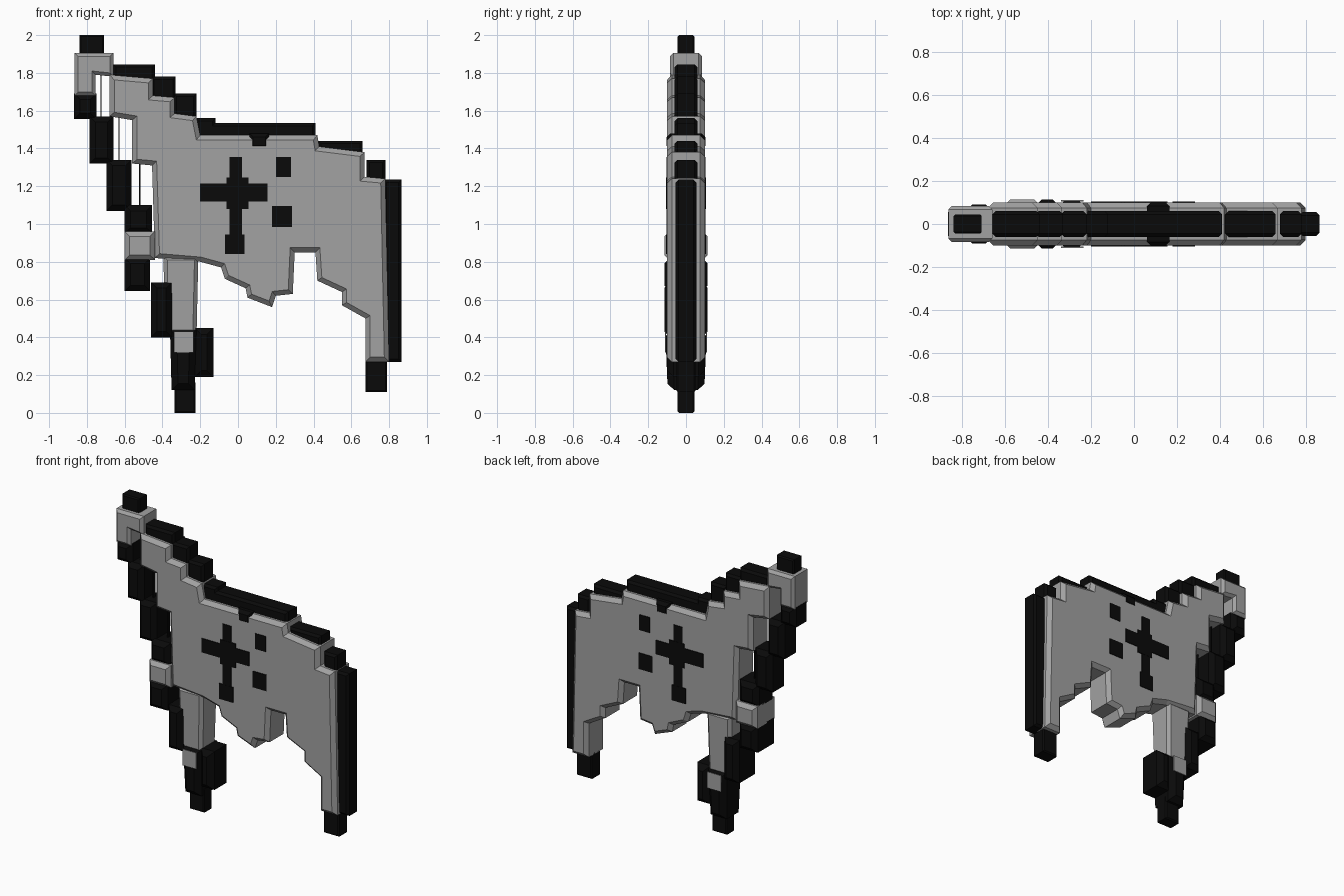
import bpy, bmesh

if "Cube" in bpy.data.objects:
    bpy.data.objects.remove(bpy.data.objects["Cube"])


def material(name, value):
    m = bpy.data.materials.new(name)
    m.diffuse_color = (value, value, value, 1)
    m.use_nodes = True
    m.node_tree.nodes["Principled BSDF"].inputs["Base Color"].default_value = m.diffuse_color
    return m


GREY = material("grey coat", 0.36)
BLACK = material("black outline", 0.003)


def finish(name, bm, mat):
    bmesh.ops.recalc_face_normals(bm, faces=bm.faces)
    me = bpy.data.meshes.new(name)
    bm.to_mesh(me)
    bm.free()
    me.materials.append(mat)
    ob = bpy.data.objects.new(name, me)
    bpy.context.collection.objects.link(ob)
    return ob


def block(name, x0, x1, z0, z1, half, mat=BLACK, chamfer=0.02, y=0.0, taper=1.0):
    """Box given by its front rectangle and half depth; taper narrows its bottom."""
    bm = bmesh.new()
    bmesh.ops.create_cube(bm, size=1)
    for v in bm.verts:
        k = taper if v.co.z < 0 else 1.0
        v.co = ((x0 + x1) / 2 + v.co.x * (x1 - x0) * k,
                y + v.co.y * 2 * half * k,
                (z0 + z1) / 2 + v.co.z * (z1 - z0))
    if chamfer:
        # chamfer only the edges running along x or z on the two sides
        edges = [e for e in bm.edges
                 if abs(e.verts[0].co.y - e.verts[1].co.y) < half * 0.6]
        bmesh.ops.bevel(bm, geom=edges, offset=chamfer, segments=1,
                        affect='EDGES', clamp_overlap=True)
    return finish(name, bm, mat)


def slab(name, outline, half, chamfer, mat):
    """Stepped side profile extruded in y with chamfered rims."""
    bm = bmesh.new()
    f = bm.faces.new([bm.verts.new((x, -half, z)) for x, z in outline])
    r = bmesh.ops.extrude_face_region(bm, geom=[f])
    for v in r["geom"]:
        if isinstance(v, bmesh.types.BMVert):
            v.co.y = half
    rims = [e for e in bm.edges if abs(e.verts[0].co.y - e.verts[1].co.y) < 1e-5]
    bmesh.ops.bevel(bm, geom=rims, offset=chamfer, segments=1,
                    affect='EDGES', clamp_overlap=True)
    return finish(name, bm, mat)


def spot(name, x0, x1, z0, z1, y, mat=BLACK):
    """Thin painted plate on both sides."""
    for side, s in (("front", -1), ("back", 1)):
        block(f"{name}_{side}", x0, x1, z0, z1, 0.003, mat, 0, s * y)


# Body with neck, belly steps and hind leg
body = [(-.68, 1.79), (-.45, 1.77), (-.45, 1.68), (-.335, 1.67), (-.335, 1.585),
        (-.22, 1.57), (-.2, 1.47), (.42, 1.47), (.43, 1.41), (.67, 1.38),
        (.67, 1.25), (.78, 1.24), (.80, .27), (.675, .27), (.675, .50), (.55, .57),
        (.55, .64), (.42, .70), (.41, .85), (.30, .85), (.29, .63), (.2, .62),
        (.18, .56), (.05, .61), (.04, .66), (-.07, .71), (-.09, .77), (-.2, .80),
        (-.44, .82), (-.455, 1.31), (-.56, 1.32), (-.56, 1.55), (-.68, 1.57)]
slab("body", body, 0.1, 0.025, GREY)

# Head: grey bent piece with black crest
head = [(-.865, 1.905), (-.66, 1.905), (-.66, 1.78), (-.755, 1.79),
        (-.755, 1.68), (-.865, 1.68)]
slab("head", head, 0.085, 0.018, GREY)
block("crest", -.84, -.71, 1.88, 2.0, .045, chamfer=.008)

# Black stepped chain in front of the neck and chest
for i, (x0, x1, z0, z1, h) in enumerate([
        (-.867, -.75, 1.555, 1.69, .085), (-.785, -.66, 1.32, 1.57, .09),
        (-.695, -.565, 1.07, 1.34, .09), (-.60, -.455, .95, 1.10, .10),
        (-.60, -.465, .645, .82, .115), (-.46, -.35, .40, .69, .115)]):
    block(f"chest_step_{i + 1}", x0, x1, z0, z1, h, chamfer=.03)
block("chest_grey_block", -.60, -.44, .81, .96, .115, GREY, .025)

# Thin strands bridging the neck gaps
for i, (x, z0, z1) in enumerate([(-.725, 1.55, 1.80), (-.63, 1.32, 1.56), (-.52, 1.08, 1.32)]):
    block(f"neck_strand_{i + 1}", x - .003, x + .003, z0, z1, .012, chamfer=0)

# Front leg
block("front_leg", -.395, -.21, .42, .83, .09, GREY, .02, taper=.9)
block("front_ankle", -.36, -.22, .12, .44, .11, chamfer=.035, taper=.88)
block("front_heel", -.23, -.13, .19, .45, .10, chamfer=.035)
block("front_hoof", -.335, -.225, 0, .16, .045, chamfer=.008)
spot("ankle_patch", -.34, -.235, .32, .43, .109, GREY)

# Tail and hind hoof
block("tail", .77, .865, .27, 1.235, .055, chamfer=.015)
block("hind_hoof", .675, .79, .11, .28, .05, chamfer=.008)

# Black caps along mane, back and rump
for i, (x0, x1, z0, z1) in enumerate([
        (-.66, -.44, 1.74, 1.845), (-.46, -.33, 1.65, 1.78), (-.34, -.22, 1.55, 1.69),
        (-.23, -.12, 1.45, 1.56), (-.18, .41, 1.43, 1.535),
        (.425, .66, 1.36, 1.44), (.68, .78, 1.20, 1.34)]):
    block(f"back_cap_{i + 1}", x0, x1, z0, z1, .06, chamfer=.015)
block("saddle_band", .06, .165, 1.395, 1.48, .103, chamfer=.02)

# Markings on both flanks
spot("mark_upright", -.045, .02, .90, 1.355, .101)
spot("mark_bar", -.2, .155, 1.12, 1.215, .102)
spot("mark_centre", -.06, .055, 1.08, 1.245, .1025)
spot("mark_foot", -.07, .035, .84, .945, .102)
spot("mark_upper", .2, .28, 1.25, 1.355, .101)
spot("mark_lower", .18, .285, .985, 1.095, .101)
